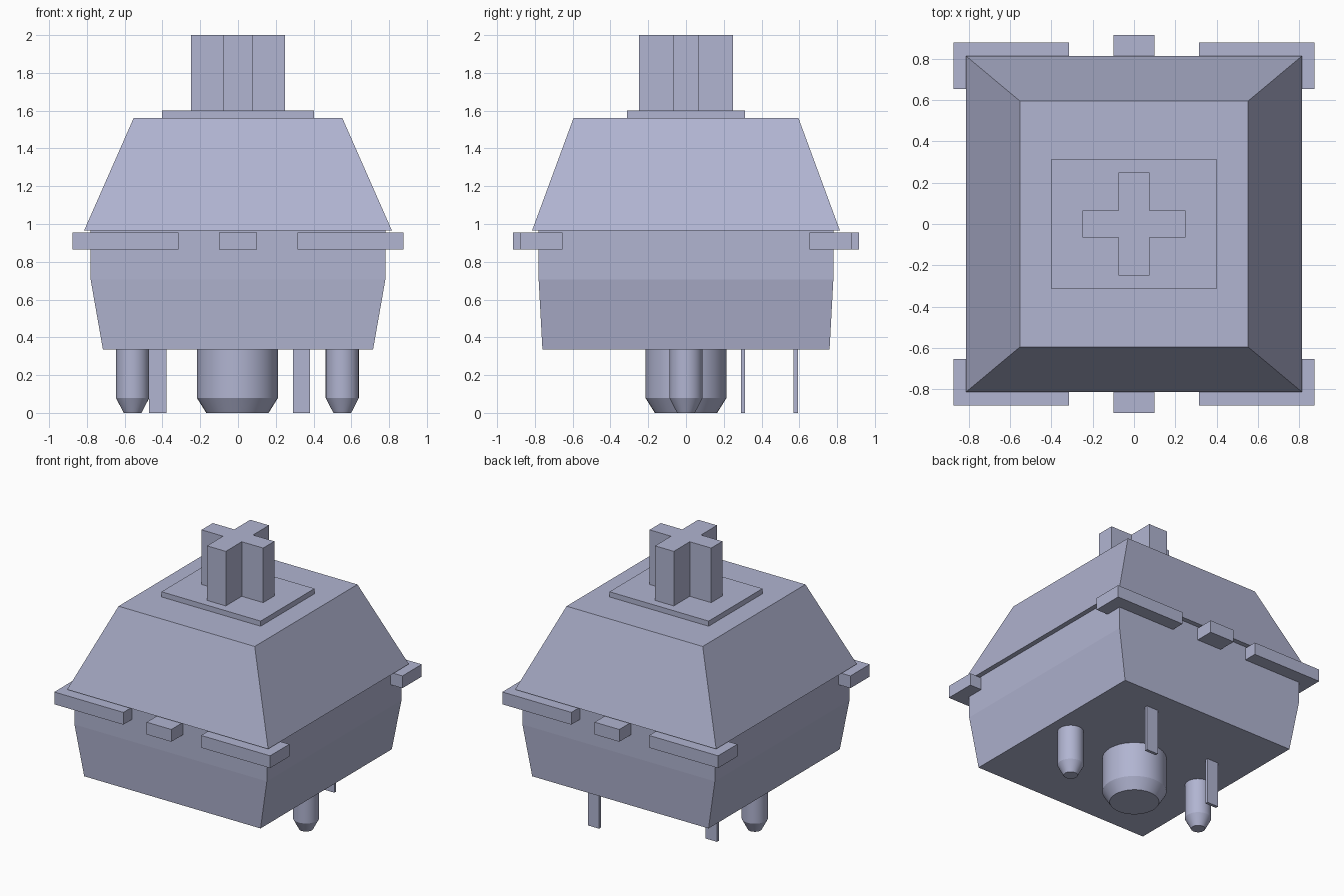
import bpy, bmesh, math
from mathutils import Matrix

cube = bpy.data.objects.get("Cube")
if cube:
    bpy.data.objects.remove(cube, do_unlink=True)

# One plastic colour for everything
COLOR = (0.44, 0.46, 0.64, 1.0)
plastic = bpy.data.materials.new("lavender_grey_plastic")
plastic.use_nodes = True
plastic.diffuse_color = COLOR
bsdf = plastic.node_tree.nodes["Principled BSDF"]
bsdf.inputs["Base Color"].default_value = COLOR
bsdf.inputs["Roughness"].default_value = 0.6


def loft(name, rings, smooth=False):
    """Skin a stack of equal-length rings of 3D points and cap both ends."""
    bm = bmesh.new()
    loops = [[bm.verts.new(p) for p in ring] for ring in rings]
    n = len(loops[0])
    for low, high in zip(loops, loops[1:]):
        for i in range(n):
            j = (i + 1) % n
            bm.faces.new((low[i], low[j], high[j], high[i]))
    bm.faces.new(loops[0][::-1])
    bm.faces.new(loops[-1])
    bmesh.ops.recalc_face_normals(bm, faces=bm.faces)
    mesh = bpy.data.meshes.new(name)
    bm.to_mesh(mesh)
    bm.free()
    mesh.materials.append(plastic)
    obj = bpy.data.objects.new(name, mesh)
    bpy.context.collection.objects.link(obj)
    if smooth:
        bpy.ops.object.select_all(action='DESELECT')
        obj.select_set(True)
        bpy.context.view_layer.objects.active = obj
        bpy.ops.object.shade_smooth_by_angle(angle=math.radians(25))
    return obj


def rect(hx, hy, z, cx=0.0, cy=0.0):
    return [(cx + sx * hx, cy + sy * hy, z)
            for sx, sy in ((-1, -1), (1, -1), (1, 1), (-1, 1))]


def circle(r, z, cx=0.0, n=32):
    return [(cx + r * math.cos(math.tau * i / n), r * math.sin(math.tau * i / n), z)
            for i in range(n)]


def box(name, x0, x1, y0, y1, z0, z1):
    size = ((x1 - x0) / 2, (y1 - y0) / 2)
    mid = ((x0 + x1) / 2, (y0 + y1) / 2)
    return loft(name, [rect(*size, z0, *mid), rect(*size, z1, *mid)])


# Housing: tapered base and sloped cover
loft("lower_housing", [rect(0.715, 0.76, 0.335), rect(0.78, 0.78, 0.705),
                       rect(0.78, 0.78, 0.965)])
loft("upper_housing", [rect(0.815, 0.815, 0.965), rect(0.552, 0.595, 1.562)])

# Clip tabs on the front and back edges
for sy, end in ((-1, "front"), (1, "back")):
    for sx, side in ((-1, "right"), (1, "left")):
        xs = sorted((sx * 0.315, sx * 0.875))
        ys = sorted((sy * 0.655, sy * 0.878))
        box(f"{end}_{side}_corner_tab", *xs, *ys, 0.865, 0.955)
    ys = sorted((sy * 0.70, sy * 0.915))
    box(f"{end}_middle_tab", -0.10, 0.10, *ys, 0.865, 0.955)

# Stem: collar plate and cross-shaped post
box("stem_collar", -0.402, 0.402, -0.312, 0.312, 1.562, 1.60)
a, b, c = 0.25, 0.076, 0.065
cross = [(a, -c), (a, c), (b, c), (b, a), (-b, a), (-b, c),
         (-a, c), (-a, -c), (-b, -c), (-b, -a), (b, -a), (b, -c)]
loft("cross_stem", [[(x, y, z) for x, y in cross] for z in (1.60, 2.0)])

# Locating pegs with chamfered tips
for name, x, r, tip in (("centre_peg", -0.003, 0.214, 0.165),
                        ("right_peg", -0.558, 0.0875, 0.047),
                        ("left_peg", 0.552, 0.0875, 0.047)):
    loft(name, [circle(tip, 0.0, x), circle(r, 0.078, x), circle(r, 0.345, x)],
         smooth=True)

# Flat contact pins
box("right_contact_pin", -0.47, -0.378, 0.29, 0.312, 0.0, 0.345)
box("left_contact_pin", 0.29, 0.382, 0.57, 0.592, 0.0, 0.345)
